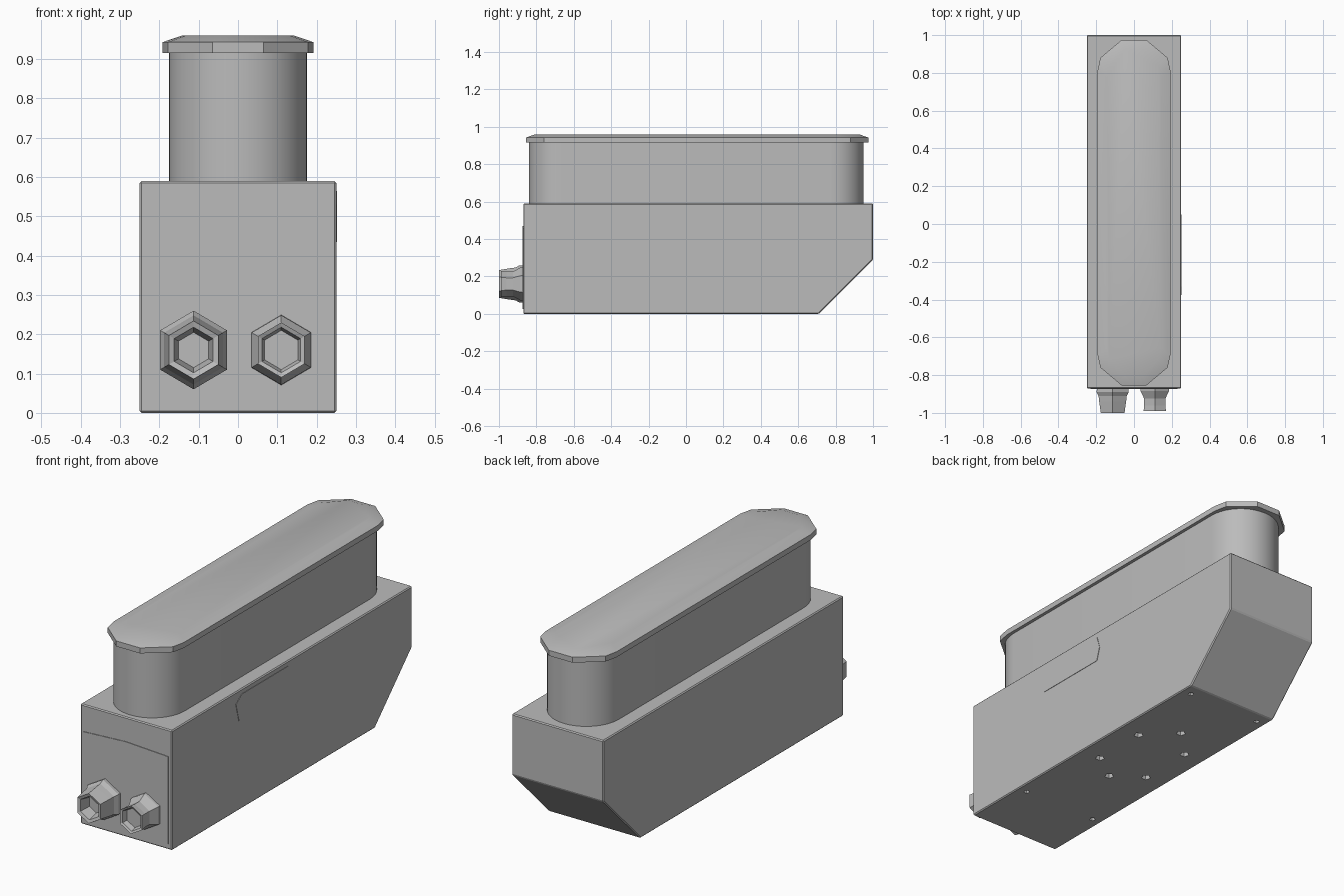
import bpy, bmesh, math

if "Cube" in bpy.data.objects:
    bpy.data.objects.remove(bpy.data.objects["Cube"], do_unlink=True)

GREY = (0.5, 0.5, 0.5, 1)
grey = bpy.data.materials.new("plain grey")
grey.use_nodes = True
grey.diffuse_color = GREY
grey.node_tree.nodes["Principled BSDF"].inputs["Base Color"].default_value = GREY


def finish(name, bm):
    bmesh.ops.recalc_face_normals(bm, faces=bm.faces)
    mesh = bpy.data.meshes.new(name)
    bm.to_mesh(mesh)
    bm.free()
    mesh.materials.append(grey)
    obj = bpy.data.objects.new(name, mesh)
    bpy.context.collection.objects.link(obj)
    return obj


def loft(name, rings):
    """Skin matching closed rings of points and cap both ends."""
    bm = bmesh.new()
    loops = [[bm.verts.new(p) for p in ring] for ring in rings]
    n = len(loops[0])
    for a, b in zip(loops, loops[1:]):
        for i in range(n):
            j = (i + 1) % n
            bm.faces.new((a[i], a[j], b[j], b[i]))
    bm.faces.new(loops[0])
    bm.faces.new(loops[-1])
    return finish(name, bm)


def smooth(obj, angle):
    bpy.ops.object.select_all(action='DESELECT')
    obj.select_set(True)
    bpy.context.view_layer.objects.active = obj
    bpy.ops.object.shade_smooth_by_angle(angle=math.radians(angle))


def stadium(half_width, front, back, z, steps):
    """Long outline with a round end at the front and the back."""
    r, points = half_width, []
    for centre, start in ((back - r, 0), (front + r, math.pi)):
        for i in range(steps + 1):
            a = start + math.pi * i / steps
            points.append((r * math.cos(a), centre + r * math.sin(a), z))
    return points


# Lower case with a sloped underside at the back
side = [(-0.87, 0), (0.71, 0), (1, 0.29), (1, 0.59), (-0.87, 0.59)]
case = loft("lower_case", [[(x, y, z) for y, z in side] for x in (-0.25, 0.25)])
bevel = case.modifiers.new("soft edges", 'BEVEL')
bevel.width = 0.005
bevel.segments = 1

# Small holes in the underside
holes = [(0.2, 0.65), (-0.2, 0.65), (0.2, -0.54), (-0.2, -0.54), (0, 0.34),
         (0.14, 0.2), (-0.14, 0.2), (0.14, -0.08), (-0.14, -0.08), (0, -0.18)]
bm = bmesh.new()
for x, y in holes:
    r = 0.014 if abs(x) > 0.18 else 0.022
    made = bmesh.ops.create_cone(bm, cap_ends=True, segments=5, radius1=r,
                                 radius2=r, depth=0.06)
    bmesh.ops.translate(bm, verts=made["verts"], vec=(x, y, 0))
cutter = finish("hole_cutter", bm)
cutter.hide_render = True
cutter.hide_set(True)
cut = case.modifiers.new("holes", 'BOOLEAN')
cut.operation = 'DIFFERENCE'
cut.solver = 'EXACT'
cut.object = cutter

# Round-ended upper housing
housing = loft("upper_housing", [stadium(0.176, -0.84, 0.95, z, 20) for z in (0.58, 0.925)])
smooth(housing, 30)


# Faceted lid with a shallow crown
def lid_ring(inset, z):
    quarter = [(0.192, 0.16), (0.178, 0.095), (0.065, 0.0)]
    outline = [(x, 0.975 - d) for x, d in quarter]
    outline += [(-x, y) for x, y in reversed(outline)]
    outline += [(-x, 0.12 - y) for x, y in outline]
    sx, sy = 1 - inset / 0.192, 1 - inset / 0.915
    return [(x * sx, 0.06 + (y - 0.06) * sy, z) for x, y in outline]


lid = loft("lid", [lid_ring(0, 0.916), lid_ring(0, 0.943),
                   lid_ring(0.05, 0.96)])
smooth(lid, 20)

# Shallow panels on the front and the side
front = [(-0.23, 0.027), (0.23, 0.027), (0.23, 0.458), (0, 0.47), (-0.23, 0.458)]
loft("front_panel", [[(x, y, z) for x, z in front] for y in (-0.868, -0.873)])
grip = [(-0.35, 0.435), (0.03, 0.435), (0.05, 0.5), (0.03, 0.565),
        (-0.33, 0.565), (-0.375, 0.53)]
loft("side_panel", [[(x, y, z) for y, z in grip] for x in (0.248, 0.252)])


# Six-sided hollow fittings on the front
def fitting(name, x, z, profile):
    rings = []
    for y, r in profile:
        angles = [math.radians(30 + 60 * i) for i in range(6)]
        rings.append([(x + r * 0.98 * math.cos(a), y, z + r * math.sin(a))
                      for a in angles])
    return loft(name, rings)


fitting("right_fitting", -0.113, 0.16,
        [(-0.865, 0.098), (-0.89, 0.1), (-0.91, 0.088), (-0.94, 0.084),
         (-1, 0.074), (-0.995, 0.058), (-0.94, 0.045)])
fitting("left_fitting", 0.11, 0.16,
        [(-0.865, 0.09), (-0.885, 0.088), (-0.925, 0.066), (-0.96, 0.066),
         (-0.99, 0.07), (-0.985, 0.058), (-0.96, 0.05)])
